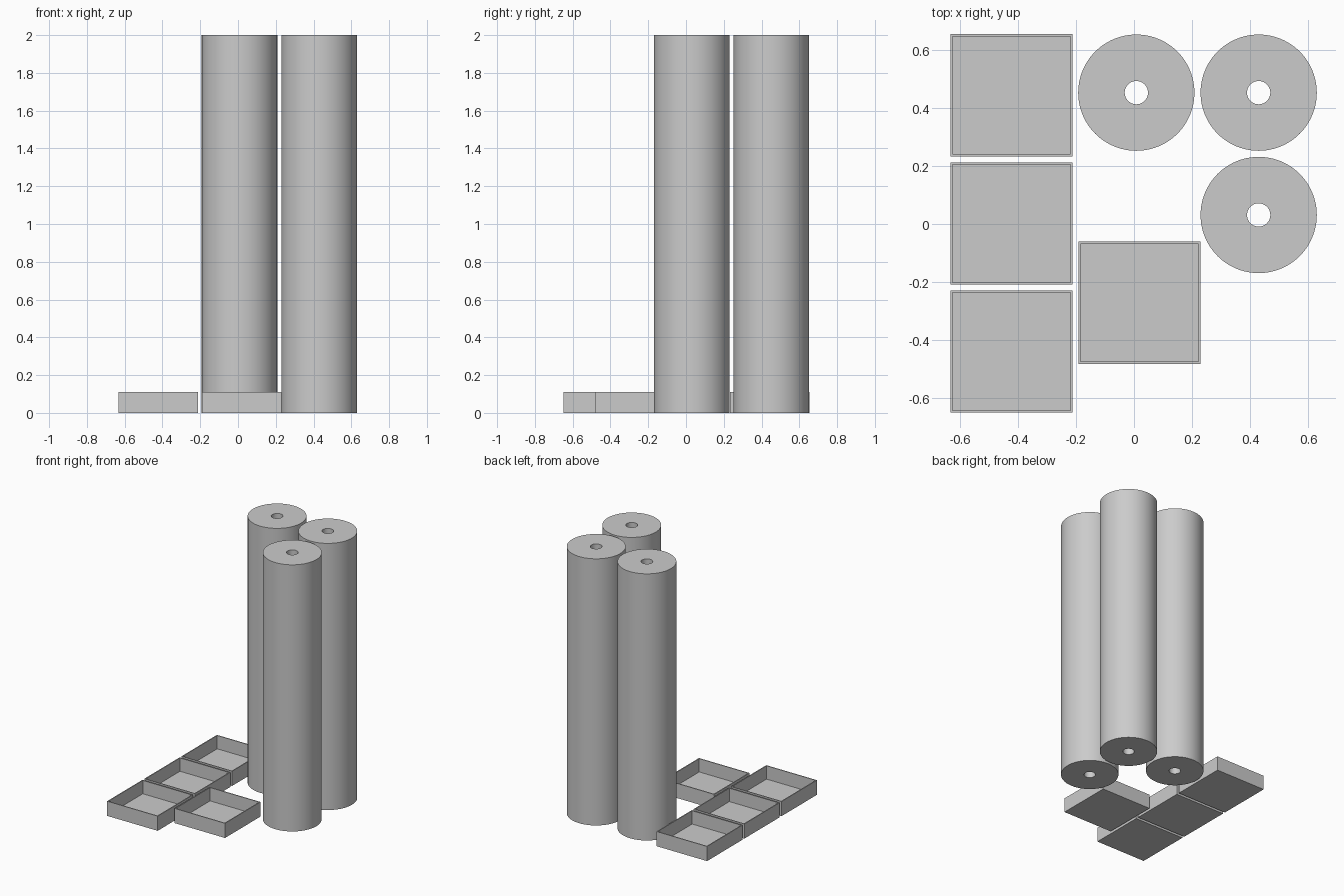
import bpy, bmesh, math

if "Cube" in bpy.data.objects:
    bpy.data.objects.remove(bpy.data.objects["Cube"])

grey = bpy.data.materials.new("grey")
grey.diffuse_color = (0.6, 0.6, 0.6, 1)
grey.use_nodes = True
grey.node_tree.nodes["Principled BSDF"].inputs["Base Color"].default_value = grey.diffuse_color


def finish(name, bm, loc):
    bmesh.ops.recalc_face_normals(bm, faces=bm.faces)
    mesh = bpy.data.meshes.new(name)
    bm.to_mesh(mesh)
    bm.free()
    mesh.materials.append(grey)
    obj = bpy.data.objects.new(name, mesh)
    obj.location = loc
    bpy.context.collection.objects.link(obj)
    return obj


# Tall roll: closed rectangular section spun round the axis, leaving a bore
def roll(name, x, y, r=0.2, bore=0.04, h=2.0, sides=96):
    bm = bmesh.new()
    section = [(bore, 0), (r, 0), (r, h), (bore, h)]
    vs = [bm.verts.new((a, 0, z)) for a, z in section]
    es = [bm.edges.new((vs[i], vs[(i + 1) % 4])) for i in range(4)]
    bmesh.ops.spin(bm, geom=vs + es, cent=(0, 0, 0), axis=(0, 0, 1),
                   angle=2 * math.pi, steps=sides)
    bmesh.ops.remove_doubles(bm, verts=bm.verts, dist=1e-5)
    obj = finish(name, bm, (x, y, 0))
    bpy.ops.object.select_all(action='DESELECT')
    obj.select_set(True)
    bpy.context.view_layer.objects.active = obj
    bpy.ops.object.shade_smooth_by_angle(angle=math.radians(30))


# Square open tray: box with its top inset for the rim and pushed down
def tray(name, x, y, size=0.42, h=0.11, wall=0.01, floor=0.01):
    bm = bmesh.new()
    bmesh.ops.create_cube(bm, size=1)
    for v in bm.verts:
        v.co = (v.co.x * size, v.co.y * size, (v.co.z + 0.5) * h)
    bm.normal_update()
    top = max(bm.faces, key=lambda f: f.calc_center_median().z)
    bmesh.ops.inset_region(bm, faces=[top], thickness=wall)
    inner = bmesh.ops.extrude_discrete_faces(bm, faces=[top])["faces"][0]
    for v in inner.verts:
        v.co.z = floor
    finish(name, bm, (x, y, 0))


for i, (x, y) in enumerate([(0.008, 0.452), (0.429, 0.452), (0.429, 0.031)]):
    roll(f"roll_{i + 1}", x, y)

for i, (x, y) in enumerate([(-0.422, 0.443), (-0.422, 0.002),
                            (-0.422, -0.439), (0.019, -0.271)]):
    tray(f"tray_{i + 1}", x, y)
